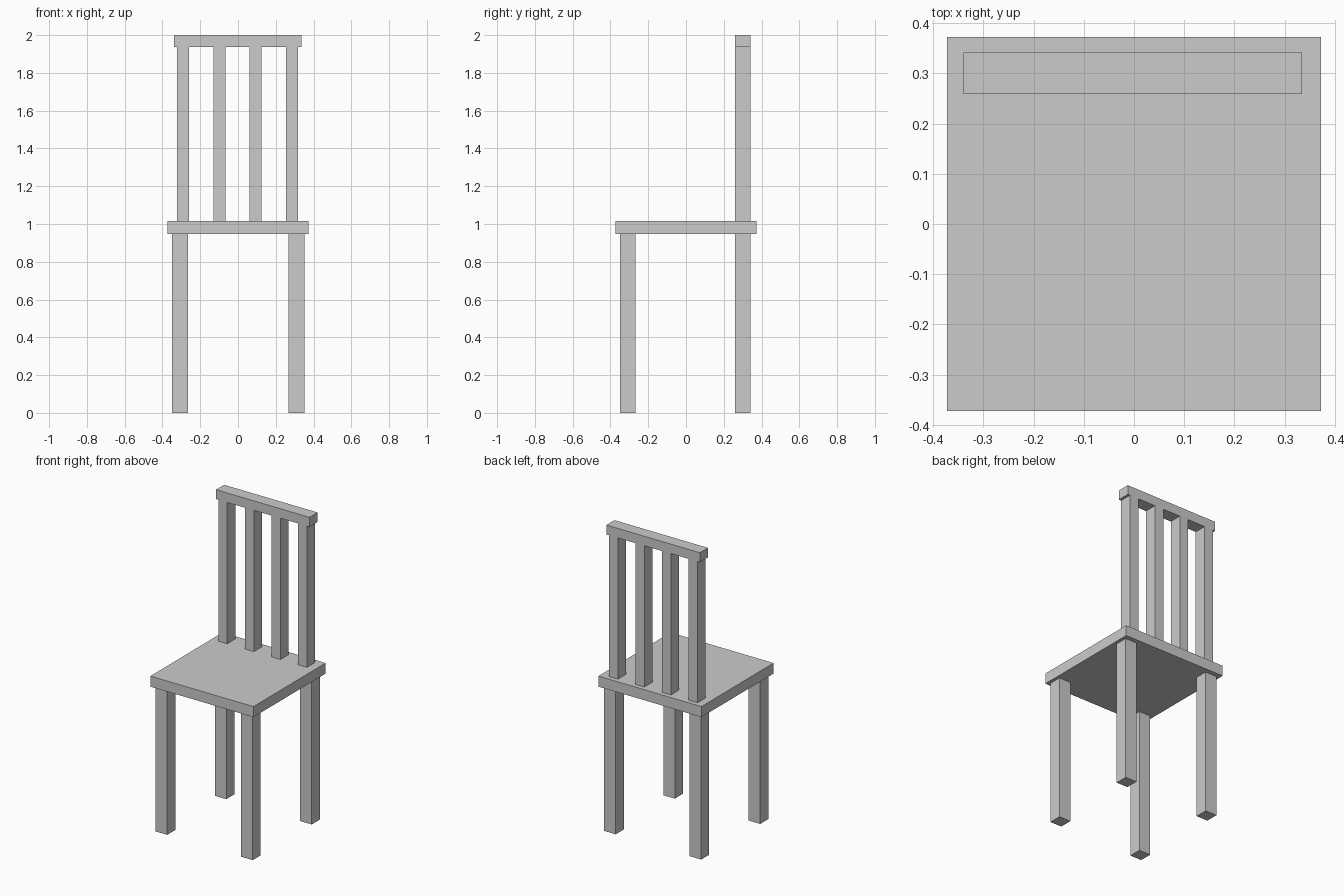
import bpy

if "Cube" in bpy.data.objects:
    bpy.data.objects.remove(bpy.data.objects["Cube"])


def box(name, x, y, z):
    """Add a box spanning the given (min, max) ranges."""
    spans = (x, y, z)
    bpy.ops.mesh.primitive_cube_add(size=1, location=[(a + b) / 2 for a, b in spans])
    ob = bpy.context.object
    ob.name = name
    ob.scale = [b - a for a, b in spans]
    bpy.ops.object.transform_apply(location=False, rotation=False, scale=True)
    return ob


SEAT_BOTTOM, SEAT_TOP = 0.947, 1.016
RAIL_BOTTOM, RAIL_TOP = 1.938, 2.0
BACK_Y = (0.259, 0.342)

# Seat
box("seat", (-0.372, 0.372), (-0.372, 0.372), (SEAT_BOTTOM, SEAT_TOP))

# Legs
for side, x in (("left", (-0.349, -0.266)), ("right", (0.268, 0.351))):
    for end, y in (("front", (-0.35, -0.267)), ("back", BACK_Y)):
        box(f"{end}_leg_{side}", x, y, (0, SEAT_BOTTOM))

# Backrest slats, evenly spaced
for i in range(4):
    x = -0.291 + i * 0.192
    box(f"back_slat_{i + 1}", (x - 0.032, x + 0.032), BACK_Y, (SEAT_TOP, RAIL_BOTTOM))

# Top rail
box("top_rail", (-0.34, 0.335), BACK_Y, (RAIL_BOTTOM, RAIL_TOP))
